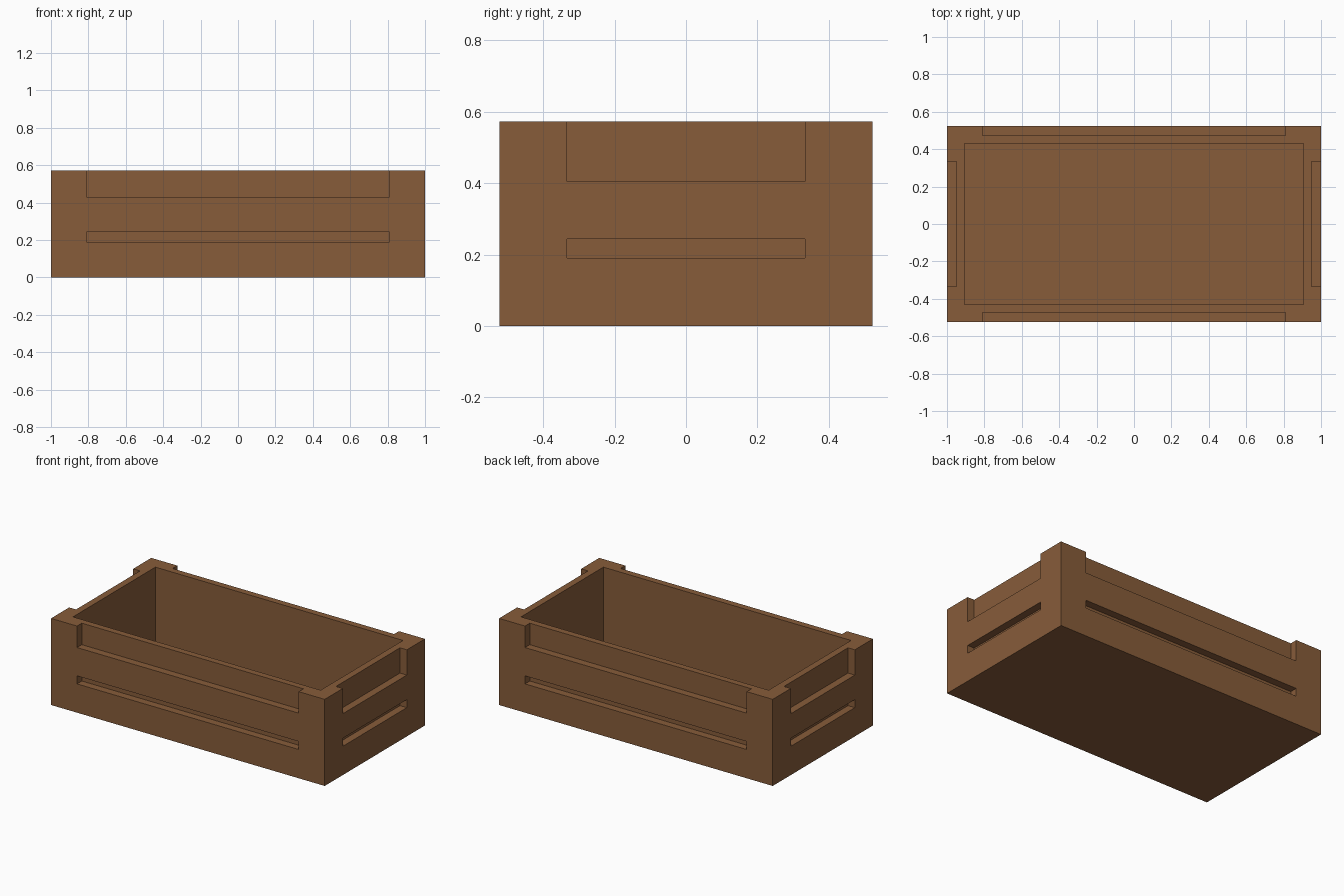
import bpy, bmesh
from mathutils import Matrix, Vector

if "Cube" in bpy.data.objects:
    bpy.data.objects.remove(bpy.data.objects["Cube"])

HX, HY, H = 1.0, 0.523, 0.572      # half length, half width, height
DEPTH = 0.05                       # depth of the outer recesses

wood = bpy.data.materials.new("brown wood")
wood.diffuse_color = (0.242, 0.107, 0.042, 1)
wood.use_nodes = True
wood.node_tree.nodes["Principled BSDF"].inputs["Base Color"].default_value = wood.diffuse_color


def add_box(bm, lo, hi):
    lo, hi = Vector(lo), Vector(hi)
    m = Matrix.Translation((lo + hi) / 2) @ Matrix.Diagonal((*(hi - lo), 1))
    bmesh.ops.create_cube(bm, size=1, matrix=m)


def make_object(name, boxes):
    bm = bmesh.new()
    for lo, hi in boxes:
        add_box(bm, lo, hi)
    me = bpy.data.meshes.new(name)
    bm.to_mesh(me)
    bm.free()
    ob = bpy.data.objects.new(name, me)
    bpy.context.collection.objects.link(ob)
    me.materials.append(wood)
    return ob


# Solid crate block
crate = make_object("crate", [((-HX, -HY, 0), (HX, HY, H))])

# Inner cavity
cuts = [((-0.905, -0.43, 0.05), (0.905, 0.43, H + 0.1))]

# Top notch and slot on every side
for s in (-1, 1):
    for z0, z1 in ((0.43, H + 0.1), (0.19, 0.243)):      # long sides
        y0, y1 = sorted((s * (HY - DEPTH), s * (HY + 0.1)))
        cuts.append(((-0.81, y0, z0), (0.81, y1, z1)))
    for z0, z1 in ((0.405, H + 0.1), (0.19, 0.243)):     # short sides
        x0, x1 = sorted((s * (HX - DEPTH), s * (HX + 0.1)))
        cuts.append(((x0, -0.334, z0), (x1, 0.334, z1)))

cutter = make_object("recess_cutter", cuts)
cutter.hide_render = True

# Carve the recesses, then drop the cutter
mod = crate.modifiers.new("carve", 'BOOLEAN')
mod.operation = 'DIFFERENCE'
mod.solver = 'EXACT'
mod.object = cutter
bpy.context.view_layer.objects.active = crate
crate.select_set(True)
bpy.ops.object.modifier_apply(modifier=mod.name)
bpy.data.objects.remove(cutter, do_unlink=True)
